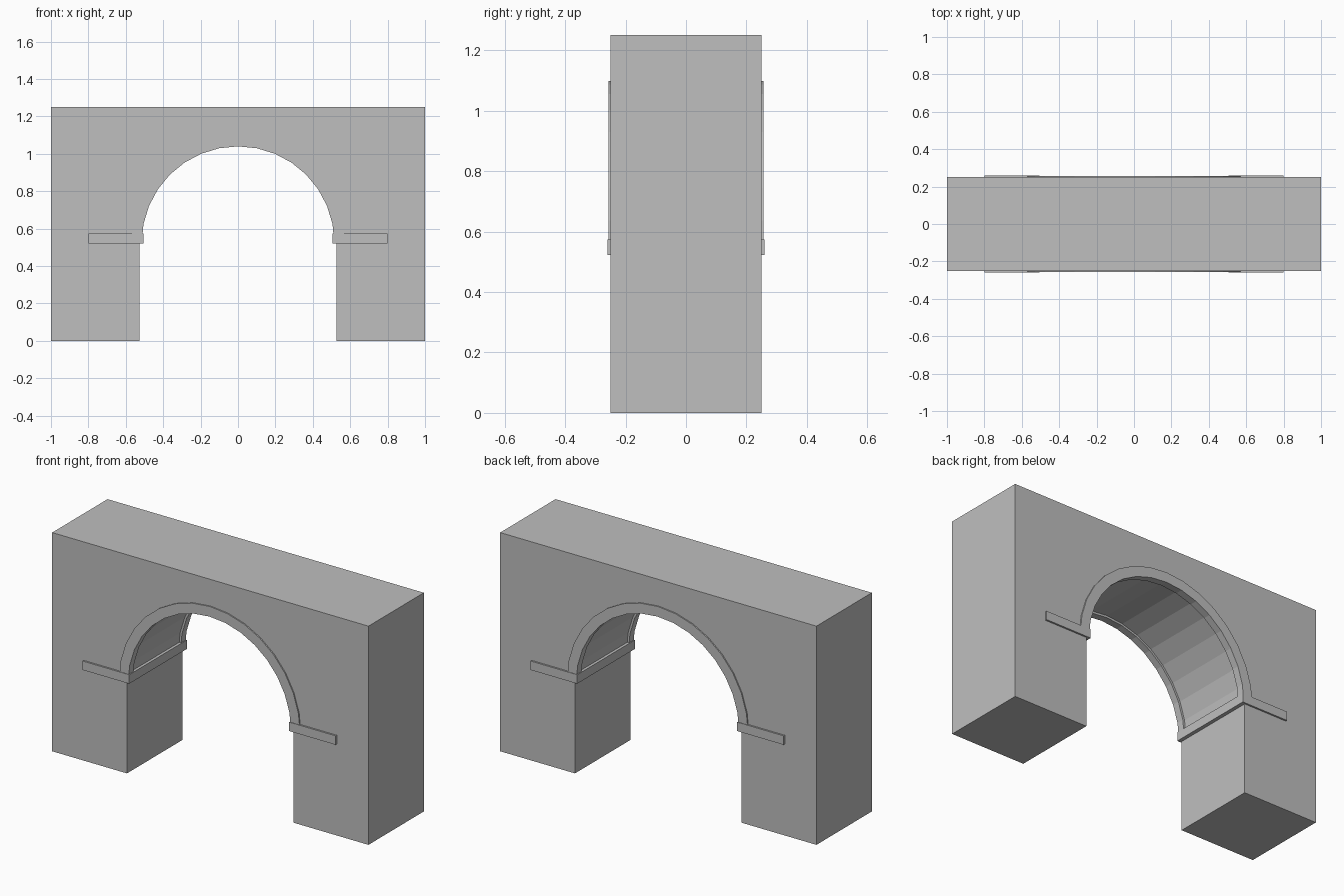
import bpy, bmesh
from math import pi, cos, sin

cube = bpy.data.objects.get("Cube")
if cube:
    bpy.data.objects.remove(cube, do_unlink=True)

# Plain stone colour
stone = bpy.data.materials.new("grey_stone")
stone.use_nodes = True
colour = (0.52, 0.52, 0.52, 1)
stone.diffuse_color = colour
stone.node_tree.nodes["Principled BSDF"].inputs["Base Color"].default_value = colour

SPRING = 0.525   # height where the arch begins
SEGMENTS = 16
HALF_DEPTH = 0.25


def arc(radius):
    """Half circle from the right (-x) to the left (+x)."""
    angles = [pi - pi * i / SEGMENTS for i in range(SEGMENTS + 1)]
    return [(radius * cos(a), SPRING + radius * sin(a)) for a in angles]


def extrude_profile(name, profile, y0, y1):
    """Closed x-z outline swept from y0 to y1."""
    bm = bmesh.new()
    face = bm.faces.new([bm.verts.new((x, y0, z)) for x, z in profile])
    swept = bmesh.ops.extrude_face_region(bm, geom=[face])
    moved = [v for v in swept["geom"] if isinstance(v, bmesh.types.BMVert)]
    bmesh.ops.translate(bm, verts=moved, vec=(0, y1 - y0, 0))
    bmesh.ops.recalc_face_normals(bm, faces=bm.faces)
    mesh = bpy.data.meshes.new(name)
    bm.to_mesh(mesh)
    bm.free()
    mesh.materials.append(stone)
    obj = bpy.data.objects.new(name, mesh)
    bpy.context.collection.objects.link(obj)
    return obj


# Wall with the arched opening
opening = 0.527
wall = [(-1, 0), (-opening, 0)] + arc(opening) + [(opening, 0), (1, 0), (1, 1.25), (-1, 1.25)]
extrude_profile("arch_wall", wall, -HALF_DEPTH, HALF_DEPTH)

# Raised trim around the arch on both faces
ring = arc(0.515) + arc(0.573)[::-1]
for name, side in (("front_arch_trim", -1), ("back_arch_trim", 1)):
    extrude_profile(name, ring, side * 0.215, side * 0.257)

# Bands at the foot of the arch, running through the full depth
for name, side in (("right_impost", -1), ("left_impost", 1)):
    band = [(side * x, z) for x, z in ((0.506, 0.522), (0.8, 0.522), (0.8, 0.573), (0.506, 0.573))]
    extrude_profile(name, band, -0.26, 0.26)
